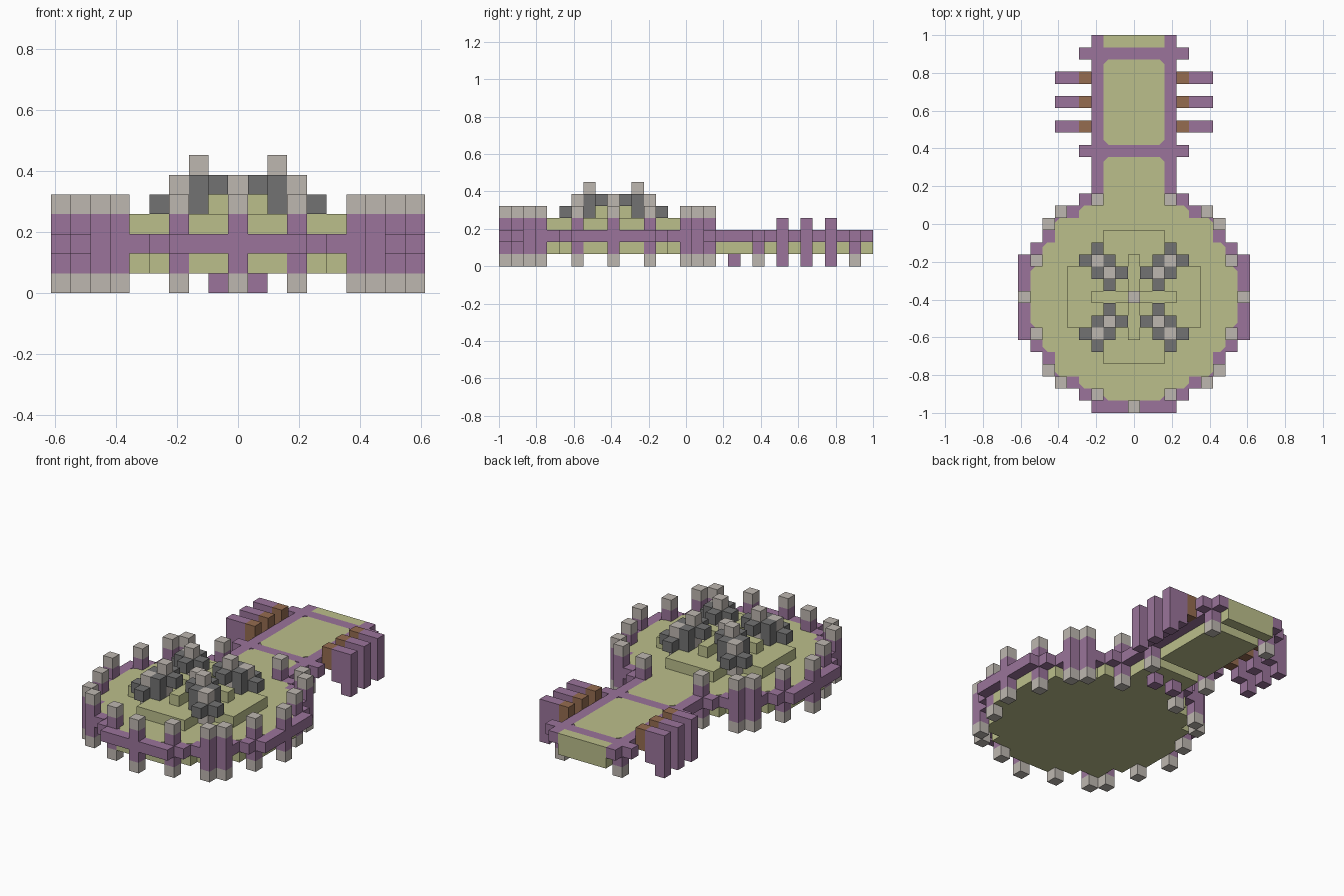
import bpy, bmesh

U = 2 / 31          # edge of one block
MID = 9             # row index of the round body's centre

old = bpy.data.objects.get("Cube")
if old:
    bpy.data.objects.remove(old, do_unlink=True)


def material(name, color):
    m = bpy.data.materials.new(name)
    m.use_nodes = True
    m.diffuse_color = (*color, 1)
    m.node_tree.nodes["Principled BSDF"].inputs["Base Color"].default_value = (*color, 1)
    return m


straw = material("straw", (0.50, 0.52, 0.26))
purple = material("purple", (0.325, 0.175, 0.325))
pale = material("pale_gray", (0.515, 0.475, 0.435))
dark = material("dark_gray", (0.17, 0.17, 0.17))
brown = material("brown", (0.30, 0.15, 0.08))


def finish(name, bm, mat):
    bmesh.ops.recalc_face_normals(bm, faces=bm.faces)
    for v in bm.verts:
        v.co = (v.co.x * U, v.co.y * U - 1, v.co.z * U)
    mesh = bpy.data.meshes.new(name)
    bm.to_mesh(mesh)
    bm.free()
    mesh.materials.append(mat)
    bpy.context.collection.objects.link(bpy.data.objects.new(name, mesh))


def blocks(name, mat, boxes):
    """Boxes given as inclusive block ranges (x0, x1, row0, row1, z0, z1)."""
    bm = bmesh.new()
    for x0, x1, y0, y1, z0, z1 in boxes:
        lo, hi = (x0 - 0.5, y0, z0), (x1 + 0.5, y1 + 1, z1 + 1)
        for v in bmesh.ops.create_cube(bm, size=1)["verts"]:
            v.co = [h if c > 0 else l for c, l, h in zip(v.co, lo, hi)]
    finish(name, bm, mat)


def column(x, row, z0, z1):
    return (x, x, row, row, z0, z1)


def both(boxes):
    """Mirror boxes across x."""
    return boxes + [(-b[1], -b[0], *b[2:]) for b in boxes]


def four_way(cells):
    """Mirror body cells in both directions around the body's centre."""
    return sorted({(sx * x, MID + sy * y) for x, y in cells for sx in (1, -1) for sy in (1, -1)})


def slab(name, mat, pts, z0, z1, cut=0.0):
    """Extruded outline with its outward corners trimmed."""
    out = []
    for i, (x, y) in enumerate(pts):
        (px, py), (nx, ny) = pts[i - 1], pts[(i + 1) % len(pts)]
        turn = (x - px) * (ny - y) - (y - py) * (nx - x)
        if cut and turn > 0:
            for qx, qy in ((px, py), (nx, ny)):
                t = cut / (abs(qx - x) + abs(qy - y))
                out.append((x + (qx - x) * t, y + (qy - y) * t))
        else:
            out.append((x, y))
    bm = bmesh.new()
    face = bm.faces.new([bm.verts.new((x, y, z0)) for x, y in out])
    top = bmesh.ops.extrude_face_region(bm, geom=[face])["geom"]
    for v in top:
        if isinstance(v, bmesh.types.BMVert):
            v.co.z = z1
    finish(name, bm, mat)


def panel(name, pts):
    """Straw panel whose trimmed top corners show the purple frame."""
    slab(name + "_base", straw, pts, 1, 2)
    slab(name + "_backing", purple, pts, 2, 2.95)
    slab(name + "_top", straw, pts, 2, 3, 0.4)


# Round body outline, stepped row by row and opening into the neck
half = [8, 8, 8, 7, 7, 6, 6, 4, 2]
right = []
for d in range(-8, 12):
    w = half[min(abs(d), 8)] + 0.5
    if right and right[-1][0] == w:
        right[-1] = (w, MID + d + 1)
    else:
        right += [(w, MID + d), (w, MID + d + 1)]
panel("body", right + [(-x, y) for x, y in reversed(right)])

# Neck panels
panel("neck", [(-2.5, 22), (2.5, 22), (2.5, 29), (-2.5, 29)])
blocks("neck_end", straw, [(-2, 2, 30, 30, 1, 2)])

# Rim ring around the body
rim = four_way([(8, 4), (7, 5), (5, 7), (4, 8)])
ring = [column(x, y, 2, 2) for x, y in rim]
ring += both([(9, 9, 6, 8, 2, 2), (9, 9, 10, 12, 2, 2), (1, 3, 0, 0, 2, 2)])
blocks("rim", purple, ring)

# Posts with pale tips at both ends
posts = four_way([(8, 3), (7, 6), (6, 7), (3, 8), (9, 0)]) + [(0, 0)]
blocks("post_shafts", purple, [column(x, y, 1, 3) for x, y in posts])
blocks("post_tips", pale, [column(x, y, z, z) for x, y in posts for z in (0, 4)])

# Neck rails, cross bars and feet
blocks("neck_rails", purple, both([(3, 3, a, b, 2, 2) for a, b in ((18, 20), (22, 28), (30, 30))]))
blocks("neck_bars", purple, [(-4, 4, r, r, 2, 2) for r in (21, 29)]
       + both([column(3, r, 1, 1) for r in (21, 29)]))
blocks("neck_feet", pale, both([column(3, r, 0, 0) for r in (21, 29)]))
blocks("neck_studs", purple, both([column(1, 19, 0, 0)]))

# Side pegs
peg_rows = (23, 25, 27)
blocks("peg_stems", brown, both([column(4, r, 2, 3) for r in peg_rows]))
blocks("peg_heads", purple, both([column(5, r, 1, 3) for r in peg_rows]
                                 + [column(6, r, 0, 3) for r in peg_rows]))

# Stepped plates on the body
blocks("lower_plate", straw, [(-5, 5, 7, 11, 3, 3), (-2, 2, 4, 6, 3, 3), (-2, 2, 12, 14, 3, 3)])
blocks("upper_cross", straw, [(-3, 3, 9, 9, 4, 4), (0, 0, 6, 8, 4, 4), (0, 0, 10, 12, 4, 4)])
blocks("centre_stud", pale, [column(0, 9, 5, 5)])

# Four stepped clusters
blocks("cluster_cores", pale, [column(x, y, 3, 5) for x, y in four_way([(3, 3)])]
       + [column(x, y, 4, 6) for x, y in four_way([(2, 2)])])
blocks("cluster_arms", dark,
       [column(x, y, 4, 5) for x, y in four_way([(2, 3), (3, 2)])]
       + [column(x, y, 5, 5) for x, y in four_way([(1, 2), (2, 1)])]
       + [column(x, y, 4, 4) for x, y in four_way([(4, 3), (3, 4)])])
